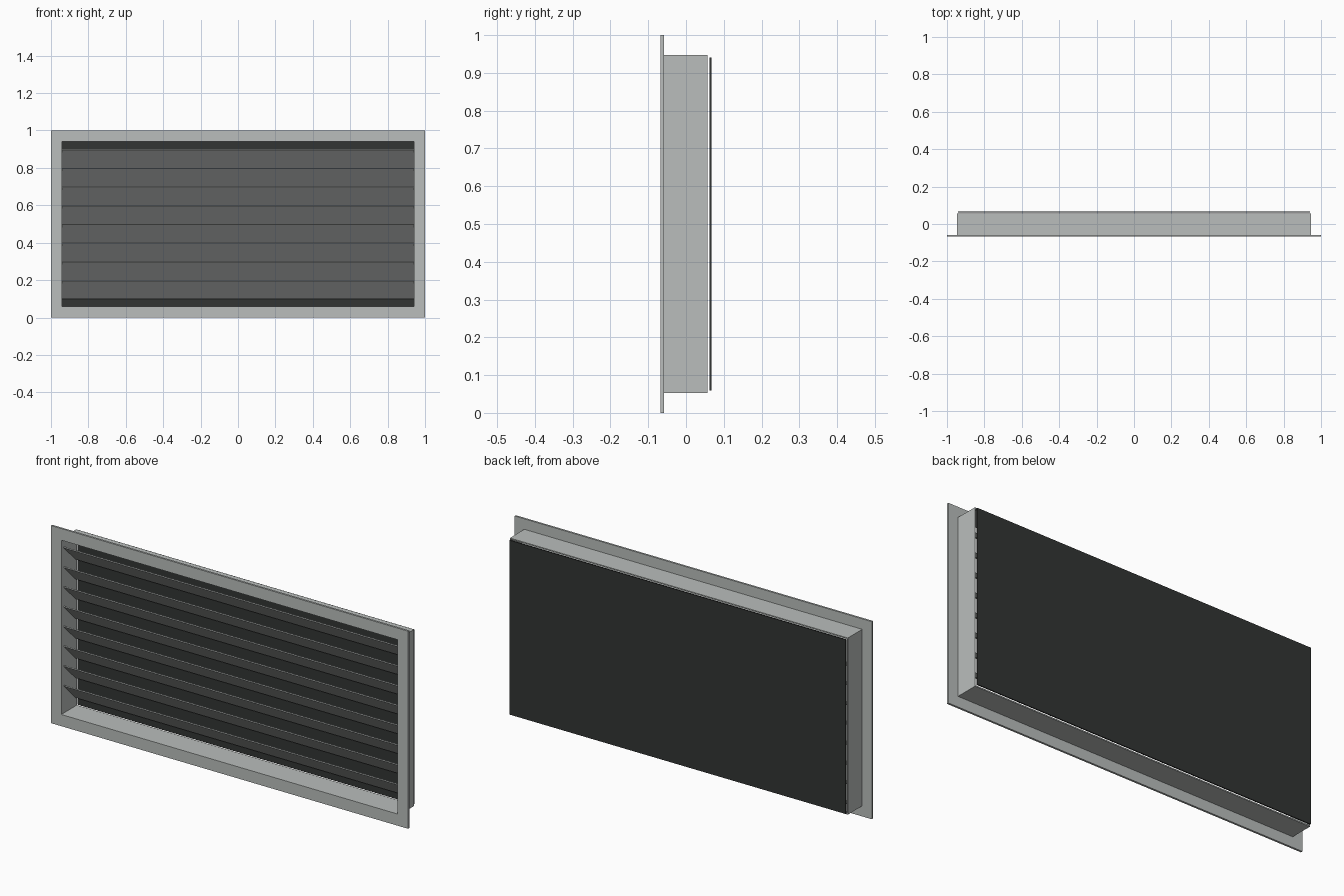
import bpy, bmesh, math
from mathutils import Matrix, Vector

if "Cube" in bpy.data.objects:
    bpy.data.objects.remove(bpy.data.objects["Cube"])


def material(name, rgb):
    m = bpy.data.materials.new(name)
    m.diffuse_color = (*rgb, 1)
    m.use_nodes = True
    m.node_tree.nodes["Principled BSDF"].inputs["Base Color"].default_value = m.diffuse_color
    return m


GREY = material("light grey metal", (0.491, 0.515, 0.503))
DARK = material("dark screen", (0.032, 0.035, 0.034))


def finish(name, bm, mat):
    bmesh.ops.recalc_face_normals(bm, faces=bm.faces)
    mesh = bpy.data.meshes.new(name)
    bm.to_mesh(mesh)
    bm.free()
    mesh.materials.append(mat)
    ob = bpy.data.objects.new(name, mesh)
    bpy.context.collection.objects.link(ob)
    return ob


def box(name, centre, size, mat, tilt=0):
    bm = bmesh.new()
    mx = (Matrix.Translation(centre) @ Matrix.Rotation(tilt, 4, 'X')
          @ Matrix.Diagonal((*size, 1)))
    bmesh.ops.create_cube(bm, size=1, matrix=mx)
    return finish(name, bm, mat)


def ring(name, outer, inner, y0, y1, mat):
    """Rectangular frame centred on z = 0.5; outer and inner are half sizes."""
    bm = bmesh.new()
    corners = [(-1, -1), (1, -1), (1, 1), (-1, 1)]
    loops = [[bm.verts.new((sx * h[0], y, 0.5 + sz * h[1])) for sx, sz in corners]
             for h, y in ((outer, y0), (outer, y1), (inner, y1), (inner, y0))]
    for a in range(4):
        p, q = loops[a], loops[(a + 1) % 4]
        for i in range(4):
            j = (i + 1) % 4
            bm.faces.new((p[i], p[j], q[j], q[i]))
    return finish(name, bm, mat)


# Front flange and the duct sleeve behind it
ring("flange", (1.0, 0.5), (0.942, 0.441), -0.068, -0.058, GREY)
ring("sleeve", (0.946, 0.447), (0.942, 0.441), -0.058, 0.057, GREY)

# Eight louvre blades, sloping down towards the back
for i in range(8):
    box(f"louvre_blade_{i + 1}", Vector((0, 0, 0.15 + 0.1 * i)),
        (1.884, 0.136, 0.005), GREY, -math.radians(45))

# Dark screen just behind the sleeve
box("back_screen", Vector((0, 0.065, 0.5)), (1.884, 0.006, 0.882), DARK)
